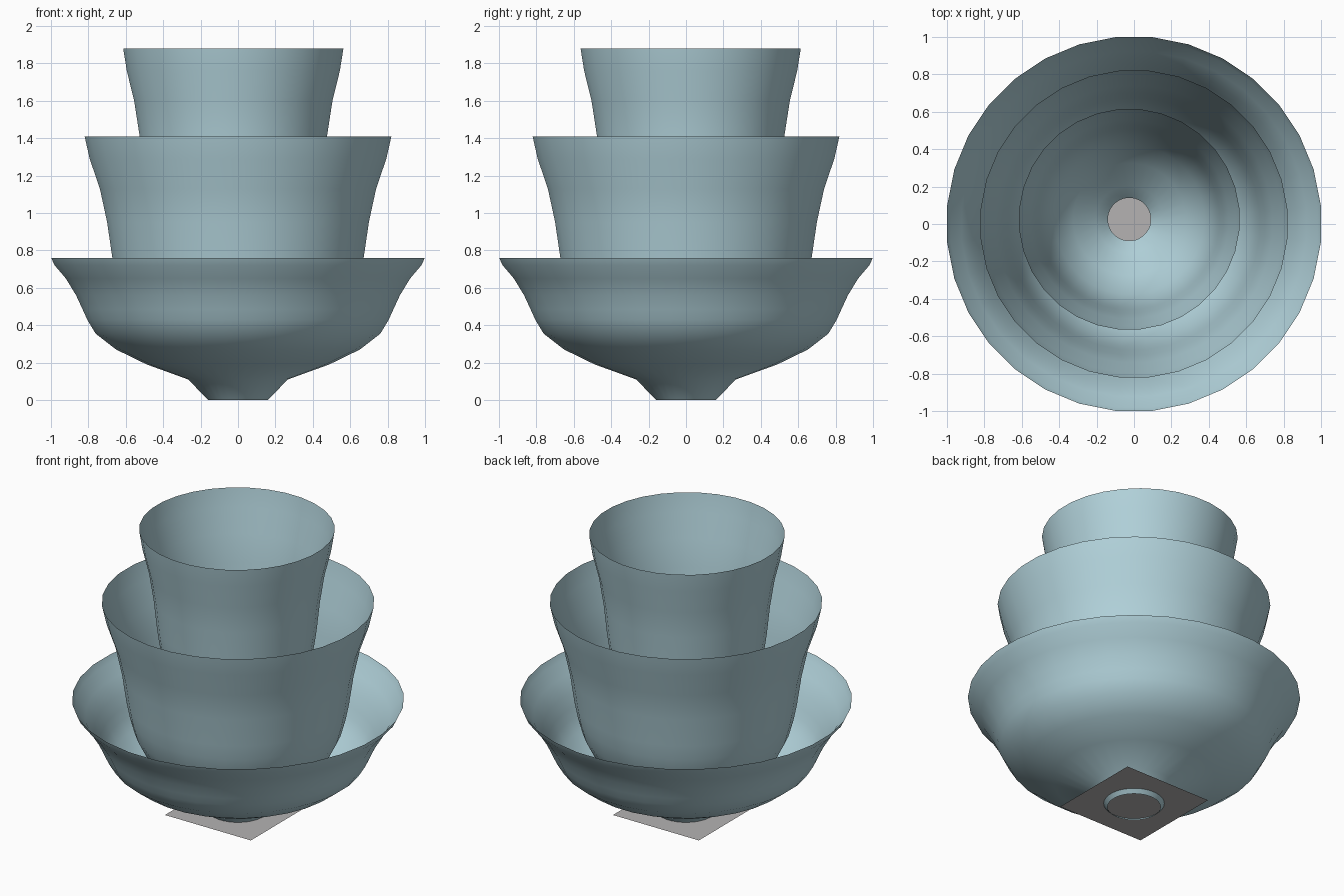
import bpy, bmesh, math

if "Cube" in bpy.data.objects:
    bpy.data.objects.remove(bpy.data.objects["Cube"])

SEGMENTS = 32


def material(name, rgb):
    m = bpy.data.materials.new(name)
    m.diffuse_color = (*rgb, 1)
    m.use_nodes = True
    m.node_tree.nodes["Principled BSDF"].inputs["Base Color"].default_value = m.diffuse_color
    return m


blue = material("pale_blue_ceramic", (0.44, 0.64, 0.70))
grey = material("light_grey", (0.46, 0.45, 0.45))


def make_object(name, bm, mat, smooth):
    mesh = bpy.data.meshes.new(name)
    bm.to_mesh(mesh)
    bm.free()
    mesh.materials.append(mat)
    for p in mesh.polygons:
        p.use_smooth = smooth
    obj = bpy.data.objects.new(name, mesh)
    bpy.context.collection.objects.link(obj)
    return obj


def lathe(name, profile, centre=(0, 0)):
    """Open thin shell turned from (radius, height) points, bottom to top."""
    bm = bmesh.new()
    rings = []
    for r, z in profile:
        ring = []
        for i in range(SEGMENTS):
            a = 2 * math.pi * (i + 0.5) / SEGMENTS
            ring.append(bm.verts.new((centre[0] + r * math.cos(a),
                                      centre[1] + r * math.sin(a), z)))
        rings.append(ring)
    for low, high in zip(rings, rings[1:]):
        for i in range(SEGMENTS):
            j = (i + 1) % SEGMENTS
            bm.faces.new((low[i], low[j], high[j], high[i]))
    return make_object(name, bm, blue, True)


# Wide outer bowl with a small flared foot
bowl = [(0.16, 0), (0.268, 0.11), (0.49, 0.19), (0.655, 0.27), (0.765, 0.355),
        (0.81, 0.43), (0.835, 0.485), (0.87, 0.56), (0.925, 0.65),
        (0.985, 0.72), (1.004, 0.76)]
lathe("outer_bowl", bowl)

# Tall cup nested in the bowl
cup = [(0.16, 0.11), (0.25, 0.18), (0.42, 0.28), (0.56, 0.42), (0.625, 0.55),
       (0.655, 0.66), (0.675, 0.76), (0.703, 0.95), (0.742, 1.13),
       (0.797, 1.29), (0.824, 1.41)]
lathe("middle_cup", cup)

# Same cup, narrower, raised and slightly off centre
lathe("inner_cup", [(r * 0.718, z + 0.47) for r, z in cup], (-0.025, 0.025))

# Thin square plate crossing the foot
bm = bmesh.new()
h = 0.317
bm.faces.new([bm.verts.new((x, y, 0.024))
              for x, y in ((-h, -h), (h, -h), (h, h), (-h, h))])
make_object("base_plate", bm, grey, False)
